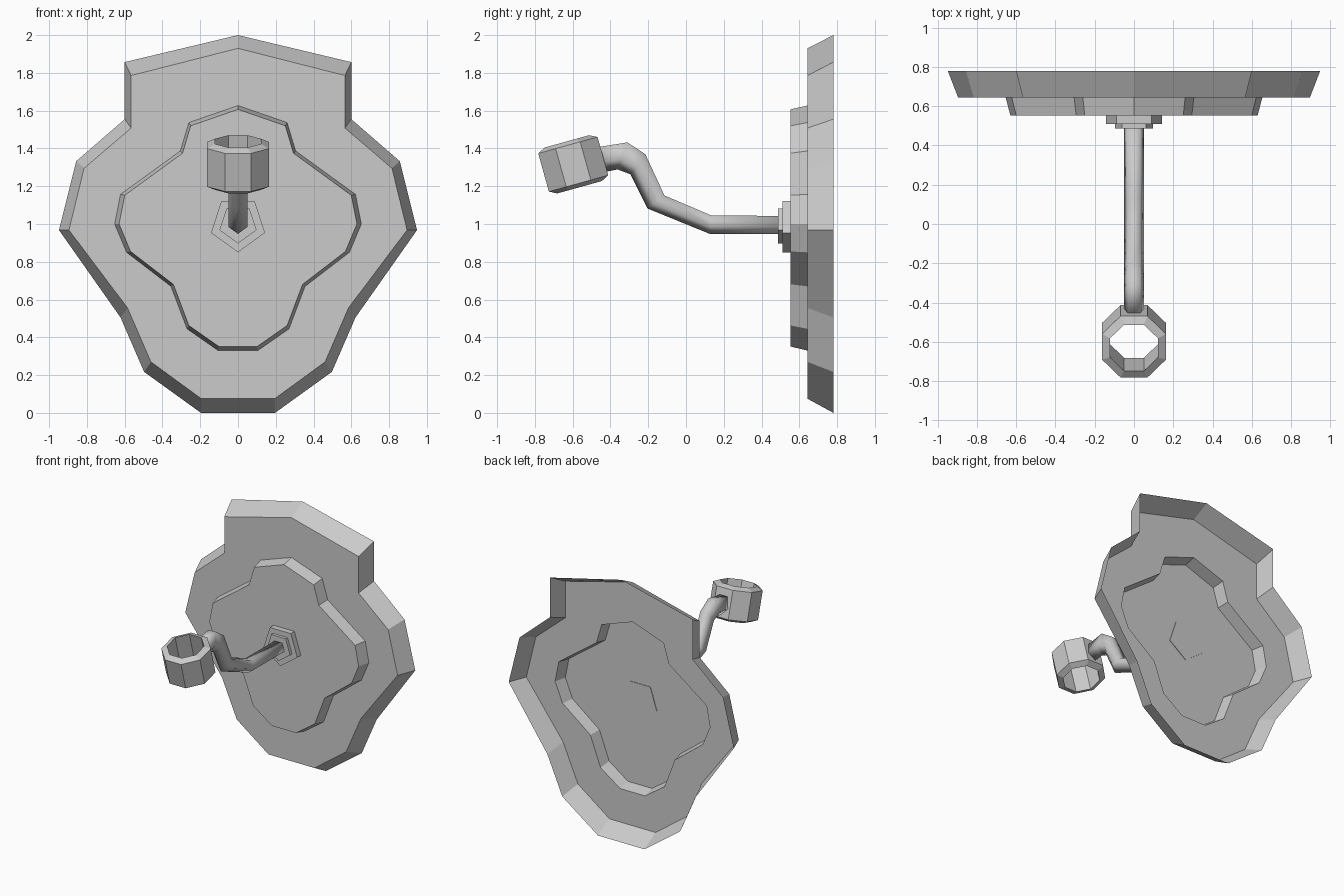
import bpy, bmesh, math
from mathutils import Matrix, Vector

if "Cube" in bpy.data.objects:
    bpy.data.objects.remove(bpy.data.objects["Cube"])


def finish(name, bm, smooth=False):
    mesh = bpy.data.meshes.new(name)
    for f in bm.faces:
        f.smooth = smooth
    bm.to_mesh(mesh)
    bm.free()
    ob = bpy.data.objects.new(name, mesh)
    bpy.context.collection.objects.link(ob)
    return ob


def mirrored(half):
    """Close a right-hand half outline, listed from top to bottom."""
    return half + [(-x, z) for x, z in reversed(half) if x > 0]


def add_loop(bm, pts, y):
    return [bm.verts.new((x, y, z)) for x, z in pts]


def bridge(bm, a, b):
    n = len(a)
    for i in range(n):
        j = (i + 1) % n
        bm.faces.new((a[i], a[j], b[j], b[i]))


def fill(bm, *loops):
    edges = []
    for lp in loops:
        for i, v in enumerate(lp):
            w = lp[(i + 1) % len(lp)]
            edges.append(bm.edges.get((v, w)) or bm.edges.new((v, w)))
    bmesh.ops.triangle_fill(bm, use_beauty=True, use_dissolve=False, edges=edges)


# Wall plate: stepped shell, open at the back
rim_back = mirrored([(0, 2.0), (0.60, 1.857), (0.60, 1.555), (0.857, 1.332),
                     (0.948, 0.968), (0.622, 0.505), (0.497, 0.217), (0.196, 0.0)])
rim_front = mirrored([(0, 1.93), (0.566, 1.786), (0.566, 1.508), (0.815, 1.295),
                      (0.895, 0.968), (0.585, 0.556), (0.461, 0.27), (0.194, 0.075)])
step_back = mirrored([(0, 1.627), (0.26, 1.537), (0.305, 1.387), (0.622, 1.157),
                      (0.653, 1.0), (0.59, 0.85), (0.355, 0.67), (0.27, 0.445),
                      (0.105, 0.33)])
step_front = [(x * 0.964, 1 + (z - 1) * 0.968) for x, z in step_back]

bm = bmesh.new()
a = add_loop(bm, rim_back, 0.78)
b = add_loop(bm, rim_front, 0.643)
c = add_loop(bm, step_back, 0.643)
d = add_loop(bm, step_front, 0.553)
bridge(bm, a, b)
bridge(bm, c, d)
fill(bm, b, c)
fill(bm, d)
bmesh.ops.recalc_face_normals(bm, faces=bm.faces)
bm.normal_update()
if sum(f.normal.y * f.calc_area() for f in bm.faces) > 0:
    bmesh.ops.reverse_faces(bm, faces=bm.faces)
finish("wall_plate", bm)


# Two stacked five-sided collars, one corner pointing down
def pentagon_collar(name, radius, y0, y1):
    pts = [(radius * math.sin(math.tau * i / 5), 1 - radius * math.cos(math.tau * i / 5))
           for i in range(5)]
    bm = bmesh.new()
    p, q = add_loop(bm, pts, y0), add_loop(bm, pts, y1)
    bridge(bm, p, q)
    bm.faces.new(p)
    bm.faces.new(q)
    bmesh.ops.recalc_face_normals(bm, faces=bm.faces)
    finish(name, bm)


pentagon_collar("collar_large", 0.15, 0.51, 0.557)
pentagon_collar("collar_small", 0.103, 0.487, 0.512)

# Bent five-sided arm: each ring is given by its top and bottom point (y, z)
rings = [((0.50, 1.043), (0.50, 0.947)), ((0.135, 1.045), (0.125, 0.948)),
         ((-0.114, 1.151), (-0.204, 1.082)), ((-0.215, 1.369), (-0.294, 1.263)),
         ((-0.31, 1.432), (-0.363, 1.289)), ((-0.455, 1.409), (-0.425, 1.276))]
bm = bmesh.new()
loops = []
for top, bottom in rings:
    t, o = Vector((0, *top)), Vector((0, *bottom))
    lp = []
    for i in range(5):
        ang = math.tau * i / 5
        k = (1 - math.cos(ang)) / (1 + math.cos(math.pi / 5))
        v = o.lerp(t, k)
        v.x = 0.053 * math.sin(ang)
        lp.append(bm.verts.new(v))
    loops.append(lp)
for p, q in zip(loops, loops[1:]):
    bridge(bm, p, q)
bm.faces.new(loops[0])
bm.faces.new(loops[-1])
bmesh.ops.recalc_face_normals(bm, faces=bm.faces)
finish("arm", bm, smooth=True)

# Tilted eight-sided open ring holder with chamfered rims
profile = [(0.163, -0.105), (0.163, 0.105), (0.122, 0.126), (0.122, -0.126)]
bm = bmesh.new()
loops = []
for apothem, h in profile:
    r = apothem / math.cos(math.pi / 8)
    loops.append([bm.verts.new((r * math.cos(math.tau * (i + 0.5) / 8),
                                r * math.sin(math.tau * (i + 0.5) / 8), h))
                  for i in range(8)])
for i in range(4):
    bridge(bm, loops[i], loops[(i + 1) % 4])
bmesh.ops.recalc_face_normals(bm, faces=bm.faces)
tilt = Matrix.Translation((0, -0.597, 1.316)) @ Matrix.Rotation(math.radians(15.5), 4, 'X')
bmesh.ops.transform(bm, matrix=tilt, verts=bm.verts)
finish("ring_holder", bm)
